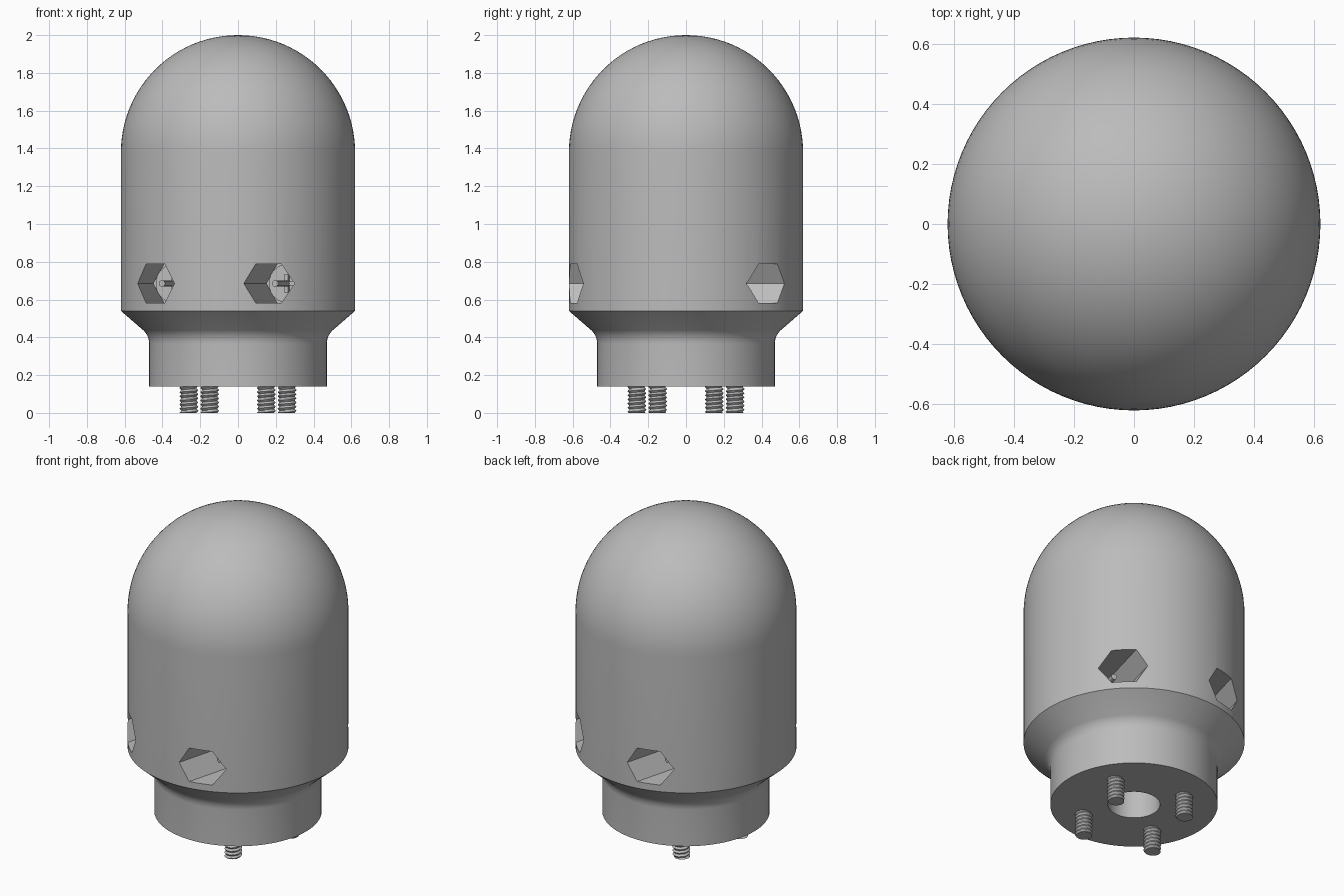
import bpy, bmesh
from math import sin, cos, pi, radians
from mathutils import Matrix, Vector

cube = bpy.data.objects.get("Cube")
if cube:
    bpy.data.objects.remove(cube, do_unlink=True)

RADIUS, DOME_Z, POCKET_Z = 0.62, 1.38, 0.685

grey = bpy.data.materials.new("grey")
grey.use_nodes = True
grey.diffuse_color = (0.5, 0.5, 0.5, 1)
grey.node_tree.nodes["Principled BSDF"].inputs["Base Color"].default_value = (0.5, 0.5, 0.5, 1)


def finish(name, bm, matrix=Matrix()):
    bmesh.ops.recalc_face_normals(bm, faces=bm.faces)
    mesh = bpy.data.meshes.new(name)
    bm.to_mesh(mesh)
    bm.free()
    mesh.transform(matrix)
    mesh.materials.append(grey)
    obj = bpy.data.objects.new(name, mesh)
    bpy.context.collection.objects.link(obj)
    return obj


def smooth(obj):
    bpy.ops.object.select_all(action='DESELECT')
    obj.select_set(True)
    bpy.context.view_layer.objects.active = obj
    bpy.ops.object.shade_smooth_by_angle(angle=radians(30))


def lathe(name, profile, steps=96):
    bm = bmesh.new()
    verts = [bm.verts.new((r, 0, z)) for r, z in profile]
    edges = [bm.edges.new(pair) for pair in zip(verts, verts[1:])]
    bmesh.ops.spin(bm, geom=verts + edges, axis=(0, 0, 1), cent=(0, 0, 0),
                   angle=2 * pi, steps=steps)
    bmesh.ops.remove_doubles(bm, verts=bm.verts, dist=0.0001)
    return finish(name, bm)


def prism(name, radius, length, sides, matrix, base=0.0):
    """Prism along its local z, starting at base."""
    bm = bmesh.new()
    bmesh.ops.create_cone(bm, cap_ends=True, segments=sides, radius1=radius,
                          radius2=radius, depth=length,
                          matrix=Matrix.Translation((0, 0, base + length / 2)))
    return finish(name, bm, matrix)


def bar(name, size, matrix):
    bm = bmesh.new()
    bmesh.ops.create_cube(bm, size=1, matrix=Matrix.Diagonal((*size, 1)))
    return finish(name, bm, matrix)


# Body: neck with bore, fillet, flare, cylinder and dome
fillet = [(0.57 - 0.1 * cos(a), 0.365 + 0.1 * sin(a))
          for a in (radians(45) * i / 8 for i in range(9))]
dome = [(RADIUS * cos(a), DOME_Z + RADIUS * sin(a))
        for a in (pi / 2 * i / 24 for i in range(24))]
profile = [(0, 0.55), (0.146, 0.55), (0.146, 0.14), (0.47, 0.14)]
profile += fillet + [(RADIUS, 0.54)] + dome + [(0, 2)]
body = lathe("body", profile)

# Hexagonal pockets: two parallel lines, entered from both ends
for side in (75, 255):
    a = radians(side)
    out = Vector((cos(a), sin(a), 0))
    across = Vector((-sin(a), cos(a), 0))
    for offset in (-0.31, 0.31):
        # local x = across, y = up, z = outward
        frame = Matrix((across, Vector((0, 0, 1)), out)).transposed().to_4x4()
        frame.translation = across * offset + Vector((0, 0, POCKET_Z))

        cutter = prism("pocket_cutter", 0.12, 0.7, 6,
                       frame @ Matrix.Rotation(pi / 2, 4, 'Z'), 0.13)
        cutter.hide_render = True
        mod = body.modifiers.new("pocket", 'BOOLEAN')
        mod.object, mod.solver = cutter, 'EXACT'
        bpy.context.view_layer.objects.active = body
        bpy.ops.object.modifier_apply(modifier=mod.name)
        bpy.data.objects.remove(cutter, do_unlink=True)

        smooth(prism("pocket_disc", 0.103, 0.02, 48, frame, 0.12))
        smooth(prism("pocket_pin", 0.017, 0.27, 16, frame, 0.13))
        for size in ((0.1, 0.02, 0.04), (0.02, 0.1, 0.04)):
            bar("pocket_cross", size, frame @ Matrix.Translation((0, 0, 0.15)))
smooth(body)


def threaded_screw(name, x, y, radius=0.05, depth=0.01, pitch=0.022, height=0.2):
    """Helical surface: radius follows a triangle wave along the helix."""
    sides, rows = 24, 72
    bm = bmesh.new()
    rings = []
    for j in range(rows + 1):
        z = height * j / rows
        ring = []
        for i in range(sides):
            phase = (z / pitch - i / sides) % 1
            r = radius - depth * abs(2 * phase - 1)
            t = 2 * pi * i / sides
            ring.append(bm.verts.new((x + r * cos(t), y + r * sin(t), z)))
        rings.append(ring)
    for low, high in zip(rings, rings[1:]):
        for i in range(sides):
            k = (i + 1) % sides
            bm.faces.new((low[i], low[k], high[k], high[i]))
    bm.faces.new(rings[0])
    bm.faces.new(rings[-1])
    smooth(finish(name, bm))


# Four threaded screws under the neck
for n in range(4):
    a = radians(30 + 90 * n)
    threaded_screw("screw", 0.3 * cos(a), 0.3 * sin(a))
